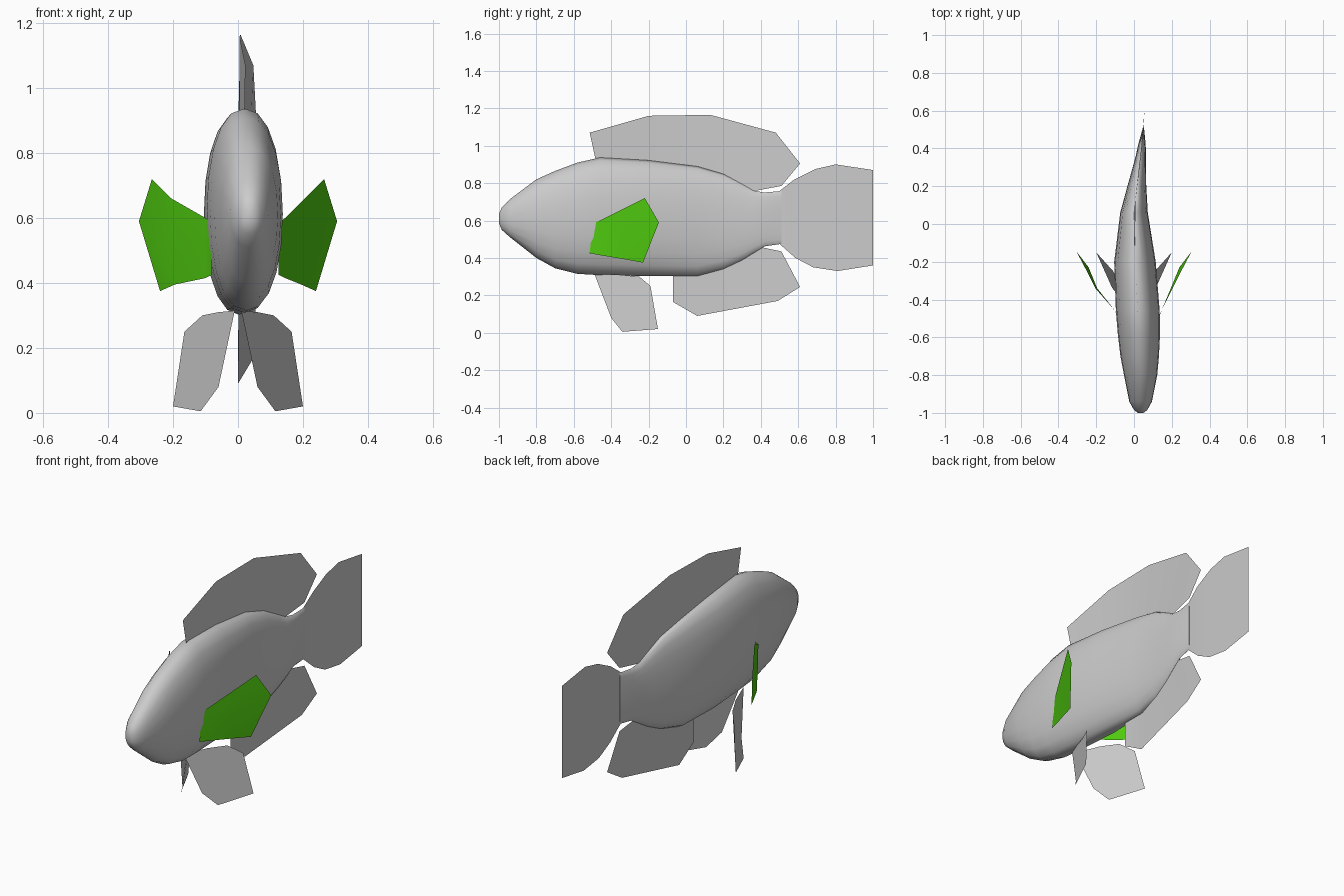
import bpy, math

if "Cube" in bpy.data.objects:
    bpy.data.objects.remove(bpy.data.objects["Cube"])

# y, top z, bottom z, half width, midline x
RINGS = [(-1.0, .635, .585, .015, .035), (-.985, .67, .55, .035, .035), (-.94, .715, .51, .06, .035),
         (-.8, .82, .40, .088, .035), (-.7, .865, .345, .102, .03), (-.58, .91, .315, .112, .026),
         (-.46, .937, .308, .116, .02), (-.2, .922, .303, .11, .005), (.06, .89, .303, .073, .0),
         (.2, .85, .34, .05, .015), (.3, .795, .388, .035, .028), (.36, .76, .425, .027, .036),
         (.42, .75, .462, .02, .042), (.51, .758, .475, .003, .05), (.6, 0, 0, 0, .056), (1.0, 0, 0, 0, .06)]
SIDES = 20


def mid(y):
    for a, b in zip(RINGS, RINGS[1:]):
        if y <= b[0]:
            return a[4] + (b[4] - a[4]) * (y - a[0]) / (b[0] - a[0])
    return RINGS[-1][4]


def make(name, verts, faces, angle=60):
    mesh = bpy.data.meshes.new(name)
    mesh.from_pydata(verts, [], faces)
    obj = bpy.data.objects.new(name, mesh)
    bpy.context.collection.objects.link(obj)
    bpy.ops.object.select_all(action='DESELECT')
    bpy.context.view_layer.objects.active = obj
    obj.select_set(True)
    bpy.ops.object.shade_smooth_by_angle(angle=math.radians(angle))
    return obj


def sheet(name, rows):
    # thin fin skinned between equally long rows of points
    n = len(rows[0])
    faces = [(r * n + i, r * n + i + 1, (r + 1) * n + i + 1, (r + 1) * n + i)
             for r in range(len(rows) - 1) for i in range(n - 1)]
    return make(name, [p for row in rows for p in row], faces)


def midline_fin(name, base, edge):
    return sheet(name, [[(mid(y), y, z) for y, z in row] for row in (base, edge)])


# Body lofted through slightly squared oval sections
verts, faces = [], []
body_rings = RINGS[:14]
for y, top, low, w, cx in body_rings:
    for i in range(SIDES):
        a = 2 * math.pi * i / SIDES
        c, s = math.cos(a), math.sin(a)
        verts.append((cx + w * math.copysign(abs(c) ** .9, c), y,
                      (top + low) / 2 + (top - low) / 2 * math.copysign(abs(s) ** .95, s)))
for r in range(len(body_rings) - 1):
    for i in range(SIDES):
        j = (i + 1) % SIDES
        faces.append((r * SIDES + i, r * SIDES + j, (r + 1) * SIDES + j, (r + 1) * SIDES + i))
faces.append(tuple(reversed(range(SIDES))))
faces.append(tuple(range((len(body_rings) - 1) * SIDES, len(body_rings) * SIDES)))
make("body", verts, faces)

# Tail, dorsal and anal fins follow the bent midline
midline_fin("tail_fin", [(.5, .475), (.585, .40), (.68, .35), (.81, .33), (1, .36)],
            [(.5, .758), (.58, .82), (.69, .875), (.80, .90), (1, .87)])
midline_fin("dorsal_fin", [(-.48, .91), (-.2, .90), (.06, .87), (.35, .755), (.51, .785)],
            [(-.515, 1.07), (-.2, 1.16), (.13, 1.165), (.48, 1.07), (.61, .905)])
midline_fin("anal_fin", [(-.07, .32), (.07, .32), (.39, .46), (.51, .435)],
            [(-.07, .165), (.06, .09), (.49, .17), (.61, .245)])

# Paired pelvic and pectoral fins
green = bpy.data.materials.new("fin_green")
green.diffuse_color = (.08, .6, .005, 1)
green.use_nodes = True
green.node_tree.nodes["Principled BSDF"].inputs["Base Color"].default_value = green.diffuse_color
for side, label in ((1, "right"), (-1, "left")):
    pelvic = [(.01, -.49, .315), (.06, -.40, .08), (.115, -.34, .005), (.2, -.15, .02),
              (.165, -.19, .25), (.11, -.25, .30), (.06, -.35, .31)]
    make(label + "_pelvic_fin", [(side * x, y, z) for x, y, z in pelvic], [tuple(range(7))])

    root = .125 if side > 0 else .08
    rows = [[(root, -.515, .425), (root, -.507, .505), (root, -.50, .585)],
            [(root + .02, -.46, .415), (root + .02, -.46, .51), (root + .02, -.46, .60)],
            [(.195, -.34, .395), (.205, -.335, .53), (.205, -.34, .66)],
            [(.24, -.23, .375), (.305, -.145, .59), (.265, -.22, .72)]]
    fin = sheet(label + "_pectoral_fin", [[(side * x, y, z) for x, y, z in row] for row in rows])
    fin.data.materials.append(green)
